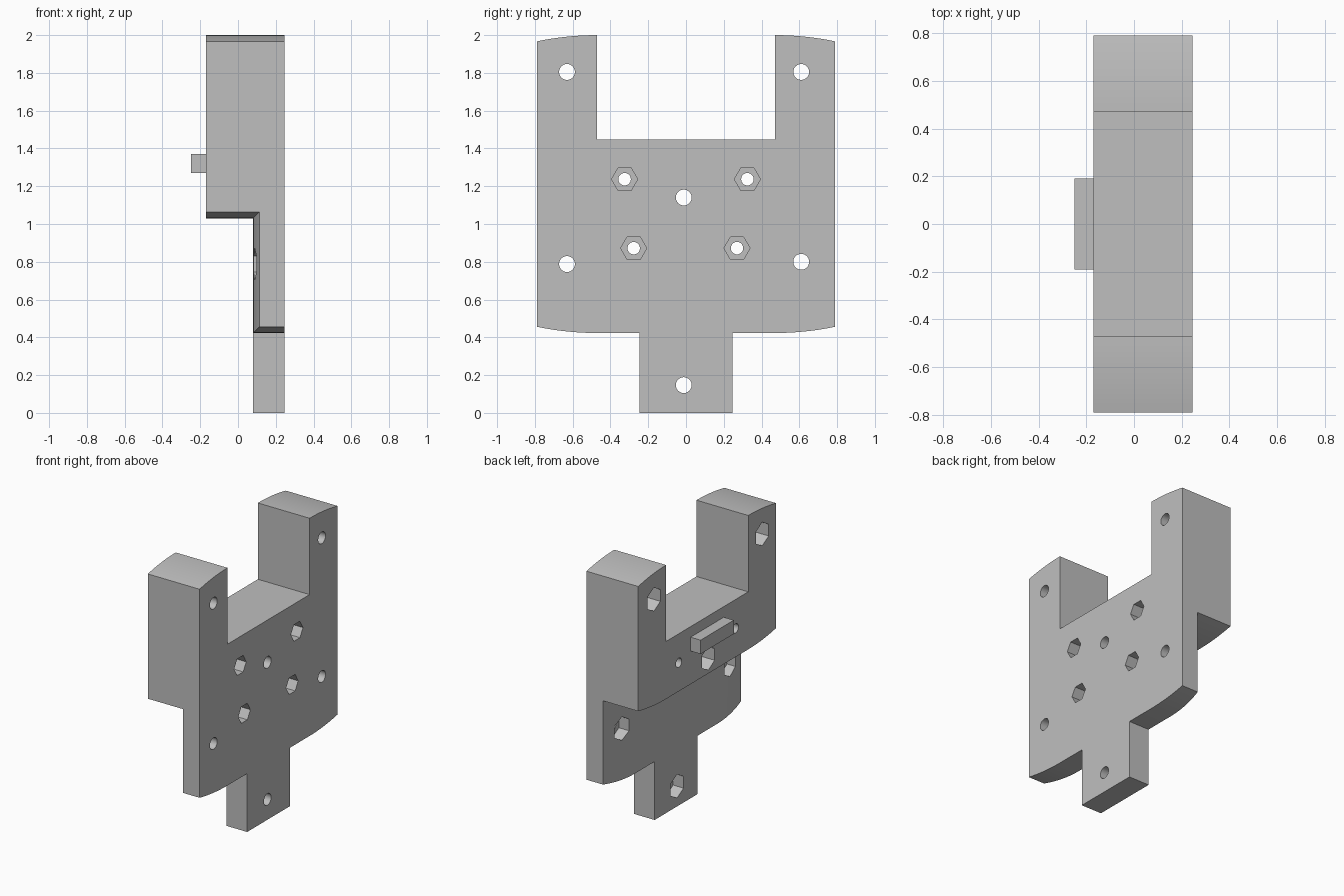
import bpy, bmesh, math

cube = bpy.data.objects.get("Cube")
if cube:
    bpy.data.objects.remove(cube, do_unlink=True)

grey = bpy.data.materials.new("light grey")
grey.use_nodes = True
grey.diffuse_color = (0.52, 0.52, 0.52, 1)
grey.node_tree.nodes["Principled BSDF"].inputs["Base Color"].default_value = (0.52, 0.52, 0.52, 1)

BACK, FRONT, STEP = -0.17, 0.245, 0.08   # plate faces along x
HALF, FLAT, SAG = 0.79, 0.47, 0.033      # half width, flat zone, edge drop


def prism(name, points, vector):
    """Extrude a closed 3D outline along a vector."""
    bm = bmesh.new()
    face = bm.faces.new([bm.verts.new(p) for p in points])
    ext = bmesh.ops.extrude_face_region(bm, geom=[face])
    moved = [v for v in ext["geom"] if isinstance(v, bmesh.types.BMVert)]
    bmesh.ops.translate(bm, verts=moved, vec=vector)
    bmesh.ops.recalc_face_normals(bm, faces=bm.faces)
    mesh = bpy.data.meshes.new(name)
    bm.to_mesh(mesh)
    bm.free()
    mesh.materials.append(grey)
    obj = bpy.data.objects.new(name, mesh)
    bpy.context.collection.objects.link(obj)
    return obj


def boolean(target, cutter, operation="DIFFERENCE"):
    """Apply a boolean and discard the cutter."""
    mod = target.modifiers.new("cut", "BOOLEAN")
    mod.operation, mod.object, mod.solver = operation, cutter, "EXACT"
    bpy.context.view_layer.objects.active = target
    bpy.ops.object.modifier_apply(modifier=mod.name)
    bpy.data.objects.remove(cutter, do_unlink=True)


def bow(reach, steps=12):
    """(y, drop) pairs from the flat zone out to the side edge."""
    return [(FLAT + (reach - FLAT) * i / steps,
             SAG * ((reach - FLAT) * i / steps / (HALF - FLAT)) ** 2)
            for i in range(steps + 1)]


def mirrored(half):
    """Full left-to-right curve from its right half."""
    return [(-y, d) for y, d in reversed(half)] + half


def drill(x0, x1, y, z, radius, sides, turn=0):
    ring = [(x0, y + radius * math.cos(turn + math.tau * i / sides),
             z + radius * math.sin(turn + math.tau * i / sides)) for i in range(sides)]
    boolean(body, prism("cutter", ring, (x1 - x0, 0, 0)))


# Plate outline: tongue, bowed lower edge, two bowed-top posts with a slot
right = [(0.245, 0), (0.245, 0.423)]
right += [(y, 0.423 + d) for y, d in bow(HALF)]
right += [(y, 2 - d) for y, d in reversed(bow(HALF))]
right += [(FLAT, 1.447)]
outline = right + [(-y, z) for y, z in reversed(right)]
body = prism("mounting_plate", [(BACK, y, z) for y, z in outline], (FRONT - BACK, 0, 0))

# Thinned lower half, bowed both in depth and along its upper edge
curve = mirrored(bow(0.85))
recess = prism("recess", [(-0.6, 0.85, -0.2), (-0.6, -0.85, -0.2)]
               + [(STEP + d, y, -0.2) for y, d in curve], (0, 0, 1.6))
ledge = prism("ledge", [(-0.8, 0.85, -0.1), (-0.8, -0.85, -0.1)]
              + [(-0.8, y, 1.03 + d) for y, d in curve], (1.4, 0, 0))
boolean(recess, ledge, "INTERSECT")
boolean(body, recess)

# Mounting holes with nut pockets opening on the back
for y, z in [(-0.63, 1.805), (0.61, 1.805), (-0.63, 0.788), (0.61, 0.8),
             (-0.012, 1.14), (-0.012, 0.147)]:
    drill(-0.5, 0.5, y, z, 0.042, 32)
    drill(-0.5, 0.163, y, z, 0.085, 6, math.pi / 2)

# Small holes with nut pockets opening on the front
for y, z, floor in [(-0.325, 1.237, -0.09), (0.325, 1.237, -0.09),
                    (-0.277, 0.872, 0.16), (0.27, 0.872, 0.16)]:
    drill(-0.5, 0.5, y, z, 0.033, 32)
    drill(floor, 0.5, y, z, 0.069, 6)

# Locating rib on the back
rib = prism("back_rib", [(-0.25, y, z) for y, z in
                         [(-0.19, 1.27), (0.19, 1.27), (0.19, 1.37), (-0.19, 1.37)]],
            (0.09, 0, 0))

# Smooth the bowed edges and bores, keep corners sharp
bpy.ops.object.select_all(action="DESELECT")
body.select_set(True)
bpy.context.view_layer.objects.active = body
bpy.ops.object.shade_smooth_by_angle(angle=math.radians(30))
